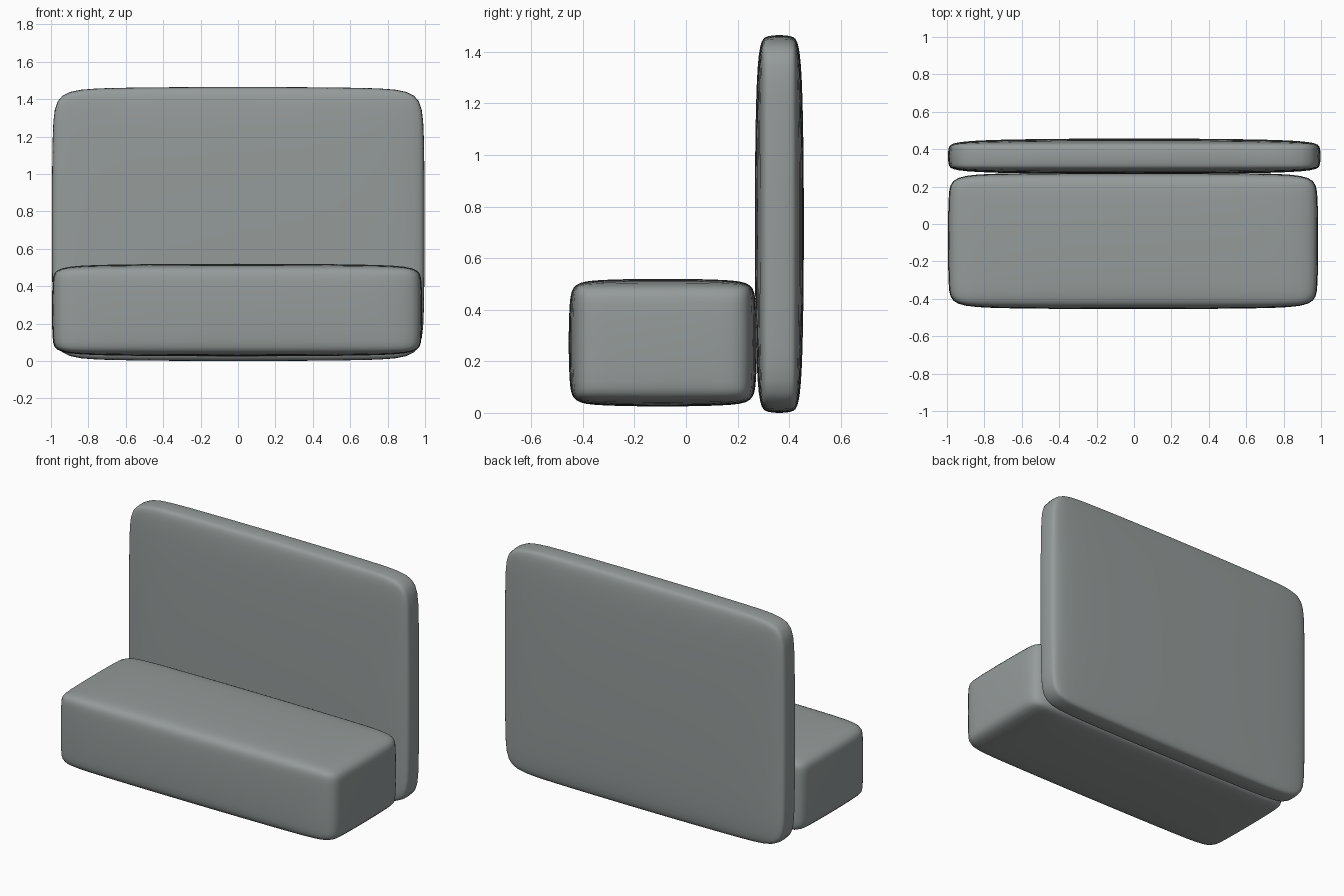
import bpy
import bmesh
from mathutils import Vector

cube = bpy.data.objects.get("Cube")
if cube:
    bpy.data.objects.remove(cube, do_unlink=True)

# Grey upholstery
grey = bpy.data.materials.new("cushion_grey")
grey.use_nodes = True
colour = (0.30, 0.33, 0.325, 1)
grey.diffuse_color = colour
grey.node_tree.nodes["Principled BSDF"].inputs["Base Color"].default_value = colour


def cushion(name, low, high, edge):
    """Softly rounded block that fills the box from low to high."""
    low, high = Vector(low), Vector(high)
    size, centre = high - low, (low + high) / 2
    bm = bmesh.new()
    bmesh.ops.create_cube(bm, size=1)
    bmesh.ops.scale(bm, vec=size, verts=bm.verts)
    bmesh.ops.bevel(bm, geom=bm.edges[:], offset=edge, segments=1,
                    profile=0.5, affect='EDGES')
    mesh = bpy.data.meshes.new(name)
    bm.to_mesh(mesh)
    bm.free()
    mesh.materials.append(grey)
    obj = bpy.data.objects.new(name, mesh)
    bpy.context.collection.objects.link(obj)
    obj.location = centre
    soft = obj.modifiers.new("soft_edges", 'SUBSURF')
    soft.levels = soft.render_levels = 3
    # Make up for the slight shrinking of the smoothed block
    bpy.context.view_layer.update()
    smooth = obj.evaluated_get(bpy.context.evaluated_depsgraph_get())
    fit = [size[i] / (2 * max(v.co[i] for v in smooth.data.vertices))
           for i in range(3)]
    for v in mesh.vertices:
        v.co = [v.co[i] * fit[i] for i in range(3)]
    mesh.shade_smooth()
    return obj


# Seat block and tall backrest
cushion("seat", (-0.995, -0.455, 0.025), (0.985, 0.275, 0.52), 0.035)
cushion("backrest", (-0.995, 0.267, 0), (0.998, 0.457, 1.465), 0.04)
